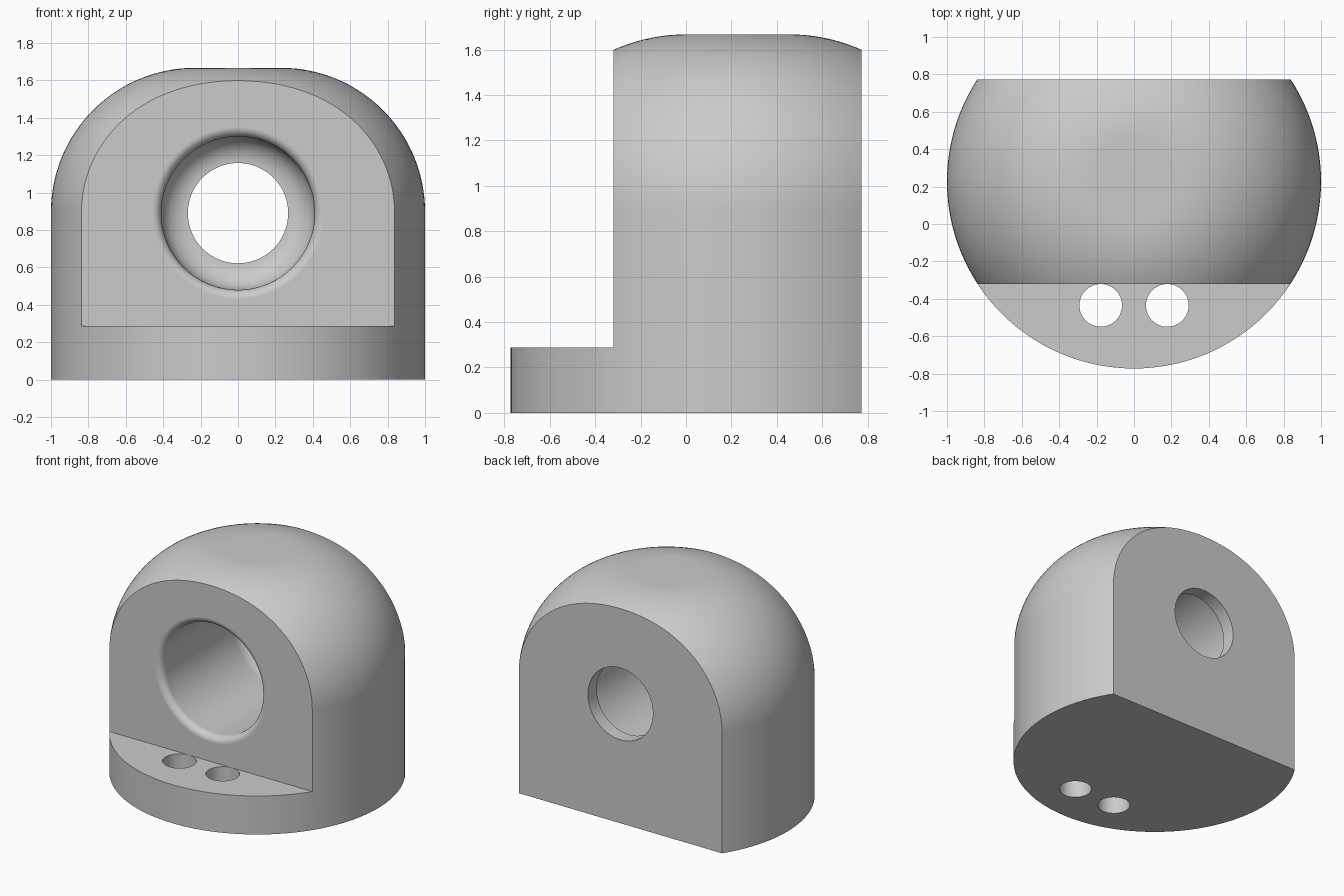
import bpy, bmesh, math
from mathutils import Matrix, Vector

if "Cube" in bpy.data.objects:
    bpy.data.objects.remove(bpy.data.objects["Cube"], do_unlink=True)

CENTRE_Y = 0.2275          # axis of the round body
FRONT, BACK = -0.32, 0.7725
FOOT_TOP, HEIGHT = 0.287, 1.667
DOME_R = 0.77
BORE_Z, BORE_R, HOLE_R = 0.89, 0.41, 0.268

grey = bpy.data.materials.new("plain grey")
grey.use_nodes = True
colour = (0.6, 0.6, 0.6, 1)
grey.diffuse_color = colour
grey.node_tree.nodes["Principled BSDF"].inputs["Base Color"].default_value = colour


def arc(cx, cy, r, a0, a1, n):
    """Points on an arc, angles in degrees."""
    angles = [math.radians(a0 + (a1 - a0) * i / n) for i in range(n + 1)]
    return [(cx + r * math.cos(a), cy + r * math.sin(a)) for a in angles]


def finish(name, bm):
    bmesh.ops.recalc_face_normals(bm, faces=bm.faces)
    mesh = bpy.data.meshes.new(name)
    bm.to_mesh(mesh)
    bm.free()
    mesh.materials.append(grey)
    obj = bpy.data.objects.new(name, mesh)
    bpy.context.collection.objects.link(obj)
    return obj


def lathe(name, profile, matrix, steps=128):
    """Revolve (radius, height) points about the local z axis."""
    bm = bmesh.new()
    verts = [bm.verts.new((r, 0, h)) for r, h in profile]
    edges = [bm.edges.new(pair) for pair in zip(verts, verts[1:])]
    bmesh.ops.spin(bm, geom=verts + edges, cent=(0, 0, 0), axis=(0, 0, 1),
                   angle=math.tau, steps=steps)
    bmesh.ops.remove_doubles(bm, verts=bm.verts, dist=1e-5)
    bmesh.ops.transform(bm, matrix=matrix, verts=bm.verts)
    return finish(name, bm)


def box(name, low, high):
    bm = bmesh.new()
    bmesh.ops.create_cube(bm, size=1)
    low, high = Vector(low), Vector(high)
    for v in bm.verts:
        v.co = (low + high) / 2 + v.co * (high - low)
    return finish(name, bm)


# Round body with a domed shoulder and small flat crown
shoulder = arc(1 - DOME_R, HEIGHT - DOME_R, DOME_R, 0, 90, 32)
body = lathe("domed_body", [(0, 0), (1, 0)] + shoulder + [(0, HEIGHT)],
             Matrix.Translation((0, CENTRE_Y, 0)))

# Flat back, and flat front standing above the foot
cutters = [
    box("back_cutter", (-2, BACK, -1), (2, 3, 3)),
    box("front_cutter", (-2, -3, FOOT_TOP), (2, FRONT, 3)),
]

# Stepped bore: rounded mouth, rounded floor, smaller hole through the back
floor_r = BORE_R - HOLE_R
floor_y, lip = 0.67, 0.05
bore = [(0, 1), (HOLE_R, 1)]
bore += arc(HOLE_R, floor_y - floor_r, floor_r, 90, 0, 12)
bore += arc(BORE_R + lip, FRONT + lip, lip, 180, 270, 10)
bore += [(BORE_R + lip, FRONT - 0.1), (0, FRONT - 0.1)]
along_y = Matrix.Translation((0, 0, BORE_Z)) @ Matrix.Rotation(-math.pi / 2, 4, "X")
cutters.append(lathe("bore_cutter", bore, along_y))

# Pair of holes through the foot
for side, x in (("left", 0.178), ("right", -0.178)):
    cutters.append(lathe(side + "_foot_hole_cutter",
                         [(0, -0.2), (0.114, -0.2), (0.114, 0.4), (0, 0.4)],
                         Matrix.Translation((x, -0.435, 0)), 64))

# Cut the body and discard the cutters
bpy.ops.object.select_all(action="DESELECT")
bpy.context.view_layer.objects.active = body
body.select_set(True)
for cutter in cutters:
    cutter.hide_render = True
    mod = body.modifiers.new(cutter.name, "BOOLEAN")
    mod.operation = "DIFFERENCE"
    mod.solver = "EXACT"
    mod.object = cutter
    bpy.ops.object.modifier_apply(modifier=mod.name)
    bpy.data.objects.remove(cutter, do_unlink=True)

# Smooth curves, crisp corners, flat planes
bpy.ops.object.shade_smooth_by_angle(angle=math.radians(30))
weighted = body.modifiers.new("flat_planes", "WEIGHTED_NORMAL")
weighted.keep_sharp = True
